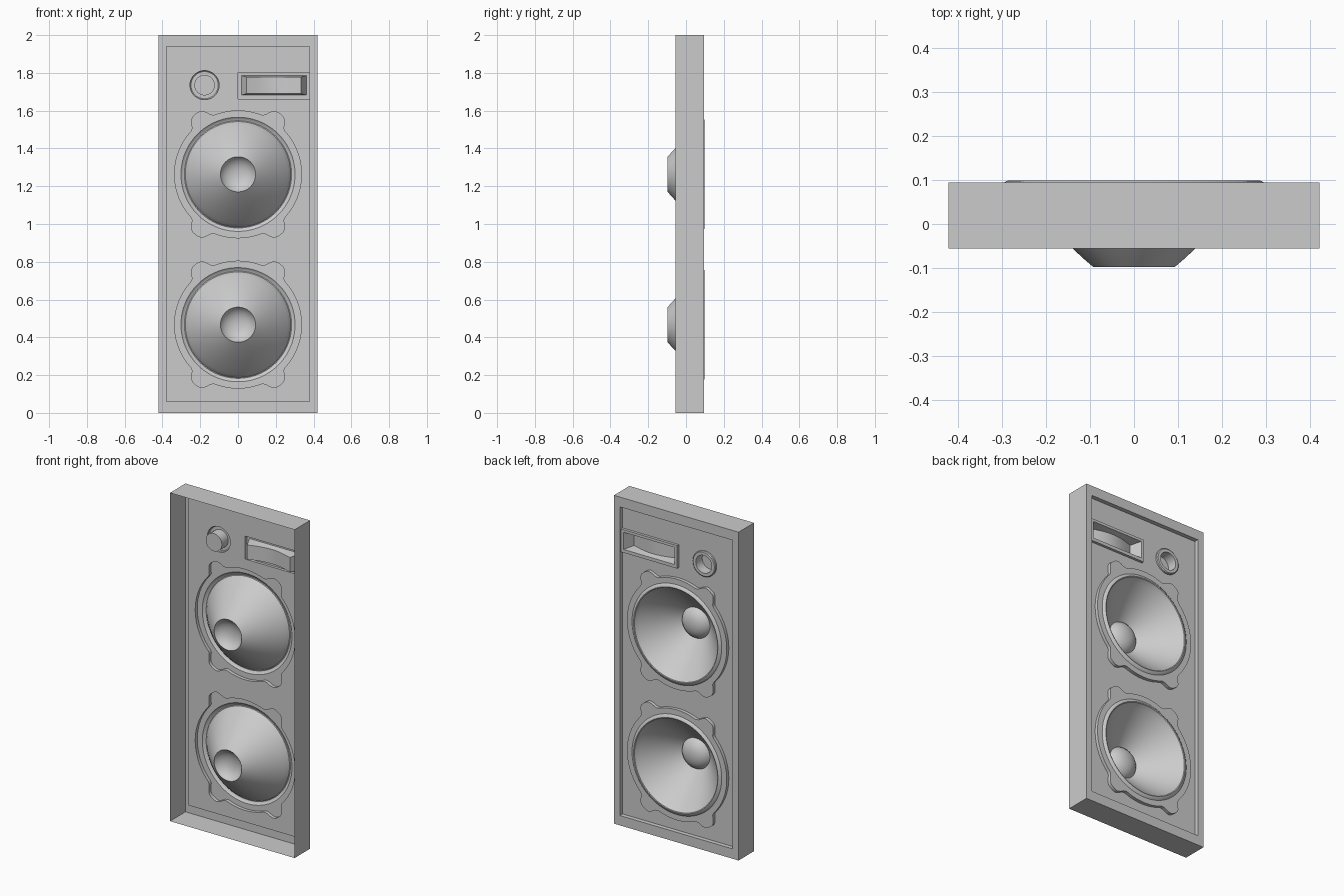
import bpy, bmesh, math

if "Cube" in bpy.data.objects:
    bpy.data.objects.remove(bpy.data.objects["Cube"])

PANEL_Y = 0.068   # recessed baffle plane
N = 144


def rect(x0, x1, z0, z1, y):
    return [(x0, y, z0), (x1, y, z0), (x1, y, z1), (x0, y, z1)]


def circle(cx, cz, r, y, n=N, radius_fn=None):
    pts = []
    for i in range(n):
        a = 2 * math.pi * i / n
        rr = radius_fn(a) if radius_fn else r
        pts.append((cx + rr * math.cos(a), y, cz + rr * math.sin(a)))
    return pts


def finish(name, bm, angle=35):
    bm.normal_update()
    if sum(f.normal.y * f.calc_area() for f in bm.faces) < 0:
        bmesh.ops.reverse_faces(bm, faces=bm.faces[:])
    me = bpy.data.meshes.new(name)
    bm.to_mesh(me)
    bm.free()
    ob = bpy.data.objects.new(name, me)
    bpy.context.collection.objects.link(ob)
    bpy.ops.object.select_all(action='DESELECT')
    ob.select_set(True)
    bpy.context.view_layer.objects.active = ob
    bpy.ops.object.shade_smooth_by_angle(angle=math.radians(angle))
    return ob


def loft(name, rings, cap=False):
    """Skin a sheet through closed rings with equal point counts."""
    bm = bmesh.new()
    vs = [[bm.verts.new(p) for p in ring] for ring in rings]
    for a, b in zip(vs, vs[1:]):
        n = len(a)
        for i in range(n):
            j = (i + 1) % n
            bm.faces.new((a[i], a[j], b[j], b[i]))
    if cap:
        bm.faces.new(vs[-1])
    return finish(name, bm)


def basket_radius(a):
    """Round basket with four mounting ears."""
    fold = math.atan2(abs(math.sin(a)), abs(math.cos(a)))
    d = math.degrees(fold) - 55.5
    return 0.336 + 0.053 * math.exp(-(d / 8.5) ** 4)


# Cabinet shell: open sheet box with rim and recess step
loft("cabinet_shell", [
    rect(-0.42, 0.42, 0, 2, -0.055), rect(-0.42, 0.42, 0, 2, 0.094),
    rect(-0.38, 0.38, 0.06, 1.94, 0.094), rect(-0.38, 0.38, 0.06, 1.94, PANEL_Y)])

woofers = {"lower": 0.467, "upper": 1.263}
TX, TZ = -0.177, 1.735
HORN = (0.001, 0.379, 1.662, 1.802)

# Baffle panel with openings for all drivers
bm = bmesh.new()
loops = [rect(-0.38, 0.38, 0.06, 1.94, PANEL_Y), rect(*HORN, PANEL_Y),
         circle(TX, TZ, 0.077, PANEL_Y, 48)]
loops += [circle(0, z, 0, PANEL_Y, N, basket_radius) for z in woofers.values()]
for pts in loops:
    vs = [bm.verts.new(p) for p in pts]
    for i in range(len(vs)):
        bm.edges.new((vs[i - 1], vs[i]))
bmesh.ops.triangle_fill(bm, use_beauty=True, use_dissolve=False,
                        edges=bm.edges[:], normal=(0, 1, 0))
finish("baffle_panel", bm)

# Woofers: eared basket, surround roll, cone and dust cap
CONE = [(0.302, 0.088), (0.296, 0.093), (0.29, 0.097), (0.284, 0.099),
        (0.279, 0.097), (0.275, 0.090), (0.262, 0.074), (0.235, 0.043),
        (0.20, 0.005), (0.17, -0.026), (0.14, -0.055), (0.115, -0.078),
        (0.093, -0.097), (0.085, -0.084), (0.07, -0.070), (0.05, -0.059),
        (0.028, -0.053), (0.006, -0.051)]
for name, z in woofers.items():
    rings = [circle(0, z, 0, y, N, basket_radius) for y in (PANEL_Y, 0.088)]
    rings += [circle(0, z, r, y) for r, y in CONE]
    loft(name + "_woofer", rings, cap=True)

# Tweeter: raised ring with a blind tube behind it
TUBE = [(0.077, PANEL_Y), (0.077, 0.078), (0.072, 0.082), (0.054, 0.082), (0.054, 0.02)]
loft("tweeter_tube", [circle(TX, TZ, r, y, 48) for r, y in TUBE], cap=True)

# Horn: raised rectangular frame, tapered mouth
x0, x1, z0, z1 = HORN
frame = [rect(x0, x1, z0, z1, PANEL_Y), rect(x0, x1, z0, z1, 0.084),
         rect(0.018, 0.362, 1.682, 1.786, 0.084)]
loft("horn_frame", frame)

# Horn throat: side walls, floor, ceiling and bowed back wall
bm = bmesh.new()
S = 16
ZL, ZH = 1.69, 1.778
back, mouth = [], []
for i in range(S + 1):
    t = i / S
    bx = 0.046 + 0.288 * t
    by = 0.022 + 0.03 * math.sin(math.pi * t)
    mx = 0.018 + 0.344 * t
    back.append([bm.verts.new((bx, by, z)) for z in (ZL, ZH)])
    mouth.append([bm.verts.new((mx, 0.084, z)) for z in (1.682, 1.786)])
for i in range(S):
    b, c, m, n = back[i], back[i + 1], mouth[i], mouth[i + 1]
    bm.faces.new((b[0], b[1], c[1], c[0]))
    bm.faces.new((m[0], b[0], c[0], n[0]))
    bm.faces.new((b[1], m[1], n[1], c[1]))
bm.faces.new((m0 := mouth[0][0], mouth[0][1], back[0][1], back[0][0]))
bm.faces.new((back[S][0], back[S][1], mouth[S][1], mouth[S][0]))
finish("horn_throat", bm)
